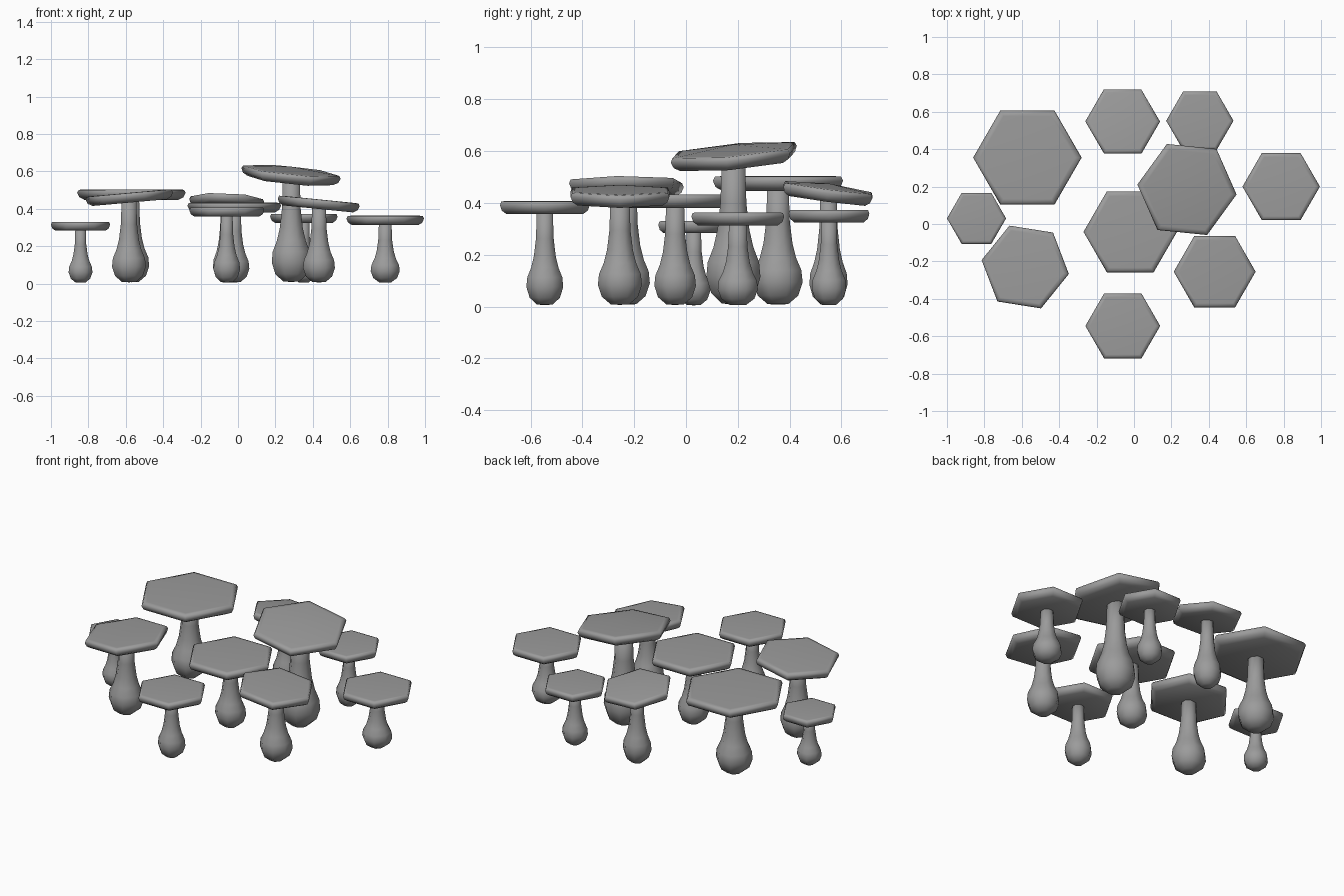
import bpy, bmesh, math
from mathutils import Matrix, Vector

cube = bpy.data.objects.get("Cube")
if cube:
    bpy.data.objects.remove(cube, do_unlink=True)

grey = bpy.data.materials.new("stone_grey")
grey.use_nodes = True
colour = (0.33, 0.33, 0.33, 1)
grey.diffuse_color = colour
grey.node_tree.nodes["Principled BSDF"].inputs["Base Color"].default_value = colour


def lathe(name, profile, sides, turn=0.0):
    """Spin (radius, height) points into a closed solid; the end points lie on the axis."""
    bm = bmesh.new()
    low = bm.verts.new((0, 0, profile[0][1]))
    high = bm.verts.new((0, 0, profile[-1][1]))
    rings = []
    for r, z in profile[1:-1]:
        angles = [turn + math.tau * i / sides for i in range(sides)]
        rings.append([bm.verts.new((r * math.cos(a), r * math.sin(a), z)) for a in angles])
    for i in range(sides):
        j = (i + 1) % sides
        bm.faces.new((low, rings[0][j], rings[0][i]))
        bm.faces.new((high, rings[-1][i], rings[-1][j]))
        for a, b in zip(rings, rings[1:]):
            bm.faces.new((a[i], a[j], b[j], b[i]))
    mesh = bpy.data.meshes.new(name)
    bm.to_mesh(mesh)
    bm.free()
    mesh.shade_smooth()
    mesh.materials.append(grey)
    obj = bpy.data.objects.new(name, mesh)
    bpy.context.collection.objects.link(obj)
    return obj


# Profiles: stem as (bulb radius, stem height) shares, cap as (cap radius, thickness) shares
STEM = [(0, 0.015), (0.42, 0.02), (0.82, 0.09), (1, 0.2), (0.95, 0.3), (0.74, 0.4),
        (0.59, 0.52), (0.48, 0.7), (0.43, 1), (0, 1)]
CAP = [(0, -0.92), (0.86, -0.95), (0.96, -0.7), (1, -0.3), (0.97, -0.03), (0.88, 0)]


def mushroom(name, x, y, top, cap_r, bulb_r, turn=0, slope_x=0, slope_y=0, dome=0):
    thick = 0.036 + 0.08 * cap_r
    height = top - thick * 0.6
    stem = lathe(name + "_stem", [(r * bulb_r, z * height) for r, z in STEM], 8, math.pi / 8)
    stem.location = (x, y, 0)
    # Hexagonal cap, tilted to follow its slopes
    profile = [(r * cap_r, z * thick) for r, z in CAP] + [(0, dome)]
    cap = lathe(name + "_cap", profile, 6, math.radians(turn))
    normal = Vector((-slope_x, -slope_y, 1))
    tilt = Vector((0, 0, 1)).rotation_difference(normal).to_matrix().to_4x4()
    cap.matrix_world = Matrix.Translation((x, y, top)) @ tilt


mushroom("far_right", -0.842, 0.03, 0.33, 0.158, 0.069)
mushroom("back_right", -0.57, 0.355, 0.503, 0.29, 0.103)
mushroom("front_right", -0.583, -0.23, 0.485, 0.237, 0.098, turn=-9, slope_x=0.09)
mushroom("front_middle", -0.06, -0.545, 0.407, 0.2, 0.077)
mushroom("centre", -0.02, -0.042, 0.433, 0.25, 0.087)
mushroom("back_middle", -0.06, 0.55, 0.46, 0.2, 0.08, slope_x=-0.04, slope_y=-0.13, dome=0.015)
mushroom("back_left", 0.352, 0.552, 0.373, 0.18, 0.072)
mushroom("tall", 0.285, 0.183, 0.605, 0.268, 0.113, turn=-6, slope_x=-0.1, slope_y=0.09, dome=0.02)
mushroom("front_left", 0.433, -0.255, 0.45, 0.22, 0.092, slope_x=-0.1)
mushroom("far_left", 0.787, 0.2, 0.363, 0.207, 0.084)
